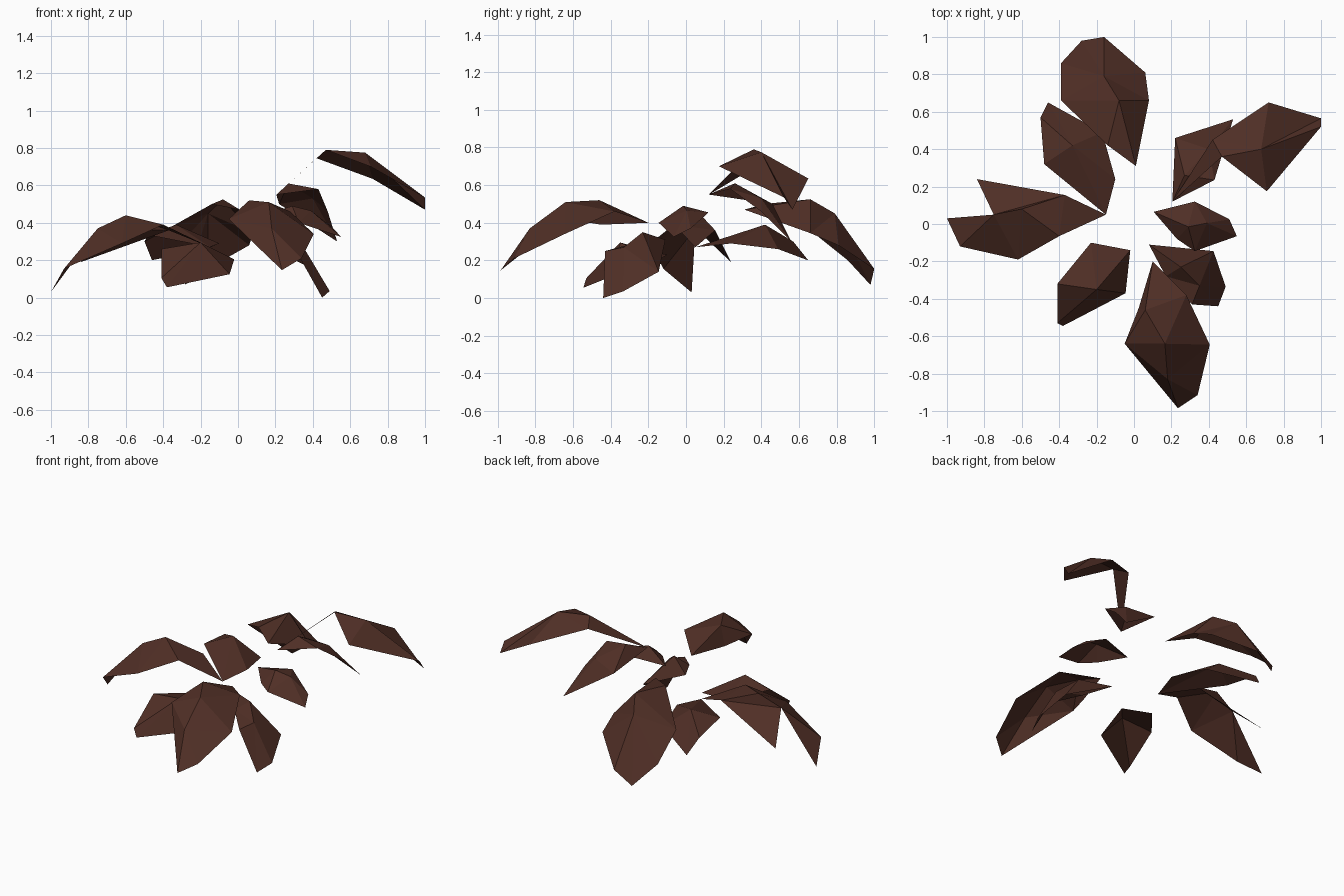
import bpy
import bmesh
from mathutils import Vector

default_cube = bpy.data.objects.get("Cube")
if default_cube:
    bpy.data.objects.remove(default_cube, do_unlink=True)

# Single dark brown for the dry foliage
brown = bpy.data.materials.new("dark_brown")
brown.use_nodes = True
colour = (.08, .028, .019, 1)
brown.diffuse_color = colour
brown.node_tree.nodes["Principled BSDF"].inputs["Base Color"].default_value = colour


def fractions(chain):
    """Relative distance of every point along a chain."""
    lengths = [0.0]
    for start, end in zip(chain, chain[1:]):
        lengths.append(lengths[-1] + (Vector(end) - Vector(start)).length)
    return [length / lengths[-1] for length in lengths]


def fill_between(bm, vertex_of, ridge, edge):
    """Zip the folded ridge to one outer edge with flat triangles."""
    ridge_at, edge_at = fractions(ridge), fractions(edge)
    i = j = 0
    while i < len(ridge) - 1 or j < len(edge) - 1:
        advance_ridge = j == len(edge) - 1 or (
            i < len(ridge) - 1 and ridge_at[i + 1] < edge_at[j + 1])
        if advance_ridge:
            corners = [ridge[i], ridge[i + 1], edge[j]]
            i += 1
        else:
            corners = [ridge[i], edge[j + 1], edge[j]]
            j += 1
        if len(set(corners)) == len(corners):
            face = bm.faces.new([vertex_of(point) for point in corners])
            face.normal_update()
            if face.normal.z < 0:
                face.normal_flip()


def leaf(name, ridge, *edges):
    """Folded leaf sheet: the ridge runs base to tip, with one or two edges."""
    bm = bmesh.new()
    made = {}

    def vertex_of(point):
        if point not in made:
            made[point] = bm.verts.new(point)
        return made[point]

    for edge in edges:
        fill_between(bm, vertex_of, ridge, [ridge[0], *edge, ridge[-1]])
    mesh = bpy.data.meshes.new(name)
    bm.to_mesh(mesh)
    bm.free()
    mesh.materials.append(brown)
    leaf_object = bpy.data.objects.new(name, mesh)
    bpy.context.collection.objects.link(leaf_object)


# Leaves at the back
leaf("back_large_leaf",
     [(.01, .31, .47), (-.08, .66, .525), (-.16, .79, .45), (-.16, 1, .155)],
     [(-.14, .42, .5), (-.39, .66, .36), (-.39, .86, .2), (-.28, .98, .07)],
     [(.08, .66, .345), (.06, .81, .28)])
leaf("back_small_leaf",
     [(-.15, .05, .27), (-.33, .42, .39), (-.46, .65, .2)],
     [(-.48, .32, .335), (-.5, .57, .3)],
     [(-.1, .24, .29), (-.17, .49, .26)])

# Overlapping pair on the right-hand side
leaf("right_long_leaf",
     [(-.15, .05, .27), (-.37, .155, .36), (-.6, .08, .44), (-.75, .05, .37),
      (-1, .03, .03)],
     [(-.4, -.065, .39), (-.62, -.19, .29), (-.93, -.12, .155)])
leaf("right_short_leaf",
     [(-.37, .155, .36), (-.84, .24, .19)],
     [(-.6, .08, .44), (-.75, .05, .37)])

# Leaves at the front
leaf("front_right_leaf",
     [(-.23, -.1, .23), (-.2, -.35, .295), (-.38, -.545, .055)],
     [(-.41, -.32, .26), (-.41, -.53, .105)],
     [(-.02, -.14, .205), (-.045, -.37, .125)])
leaf("front_large_leaf",
     [(.1, -.2, .4), (.06, -.46, .52), (.165, -.64, .51), (.18, -.83, .37),
      (.235, -.985, .147)],
     [(.025, -.45, .39), (-.05, -.64, .42)],
     [(.28, -.38, .46), (.405, -.645, .34), (.34, -.915, .21)])
leaf("front_left_leaf",
     [(.08, -.11, .31), (.25, -.23, .35), (.35, -.33, .27), (.45, -.44, 0)],
     [(.17, -.28, .29), (.31, -.43, .25)],
     [(.425, -.145, .14), (.49, -.335, .035)])

# Leaves on the left-hand side
leaf("left_small_leaf",
     [(.105, .065, .43), (.29, -.015, .49), (.39, .005, .465), (.55, -.065, .325)],
     [(.325, .12, .455), (.51, .025, .37)],
     [(.23, -.08, .41), (.325, -.145, .4)])
leaf("back_left_lower_leaf",
     [(.205, .12, .55), (.27, .26, .61), (.4, .4, .53), (.53, .56, .3)],
     [(.22, .46, .5)],
     [(.43, .235, .58), (.48, .4, .46)])
leaf("back_left_upper_leaf",
     [(.47, .36, .79), (.68, .4, .775), (1, .52, .535)],
     [(.42, .45, .745), (.72, .65, .635), (1, .565, .47)],
     [(.71, .175, .7)])
leaf("back_left_leaf_stalk",
     [(.205, .12, .548), (.47, .36, .79)],
     [(.42, .45, .745)])
